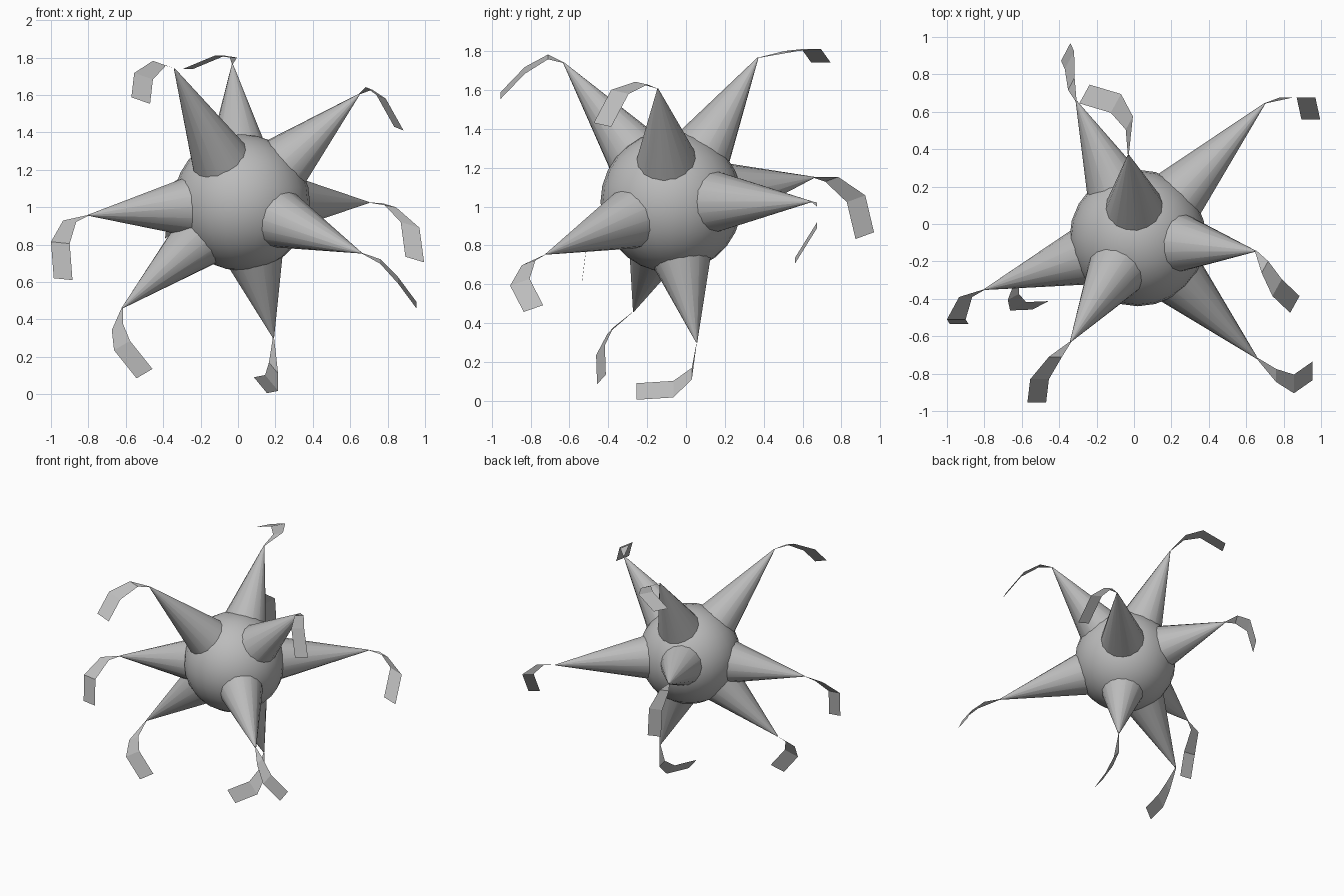
import bpy, bmesh
from mathutils import Vector

cube = bpy.data.objects.get("Cube")
if cube:
    bpy.data.objects.remove(cube, do_unlink=True)

CENTER = Vector((0.02, -0.075, 1.025))
RADIUS = 0.365

grey = bpy.data.materials.new("plain_grey")
grey.use_nodes = True
GREY = (0.5, 0.5, 0.5, 1)
grey.diffuse_color = GREY
grey.node_tree.nodes["Principled BSDF"].inputs["Base Color"].default_value = GREY


def finish(bm, name, smooth):
    """Turn a bmesh into a named grey object."""
    mesh = bpy.data.meshes.new(name)
    for face in bm.faces:
        face.smooth = smooth
    bm.to_mesh(mesh)
    bm.free()
    mesh.materials.append(grey)
    obj = bpy.data.objects.new(name, mesh)
    bpy.context.collection.objects.link(obj)
    return obj


def add_spike(name, tip):
    """Cone whose axis runs outward from the middle of the ball."""
    axis = tip - CENTER
    length = axis.length
    root = 0.2
    slope = 0.165 / (length - 0.28)
    depth = length - root
    bm = bmesh.new()
    bmesh.ops.create_cone(bm, cap_ends=False, segments=16, radius1=slope * depth,
                          radius2=0.003, depth=depth)
    turn = axis.to_track_quat("Z", "Y")
    middle = CENTER + axis.normalized() * (root + depth / 2)
    for v in bm.verts:
        v.co = turn @ v.co + middle
    finish(bm, name + "_spike", True)


def add_streamer(name, tip, path, across):
    """Flat folded strip that widens from the tip of a spike."""
    across = Vector(across) / 2
    bm = bmesh.new()
    previous = [bm.verts.new(tip - across * 0.1), bm.verts.new(tip + across * 0.1)]
    for point, width in zip(path, (0.7, 1, 1)):
        point = Vector(point)
        pair = [bm.verts.new(point - across * width), bm.verts.new(point + across * width)]
        bm.faces.new((previous[0], previous[1], pair[1], pair[0]))
        previous = pair
    finish(bm, name + "_streamer", False)


def add_arm(name, tip, path, across):
    tip = Vector(tip)
    add_spike(name, tip)
    add_streamer(name, tip, path, across)


# Round body
ball = bmesh.new()
bmesh.ops.create_uvsphere(ball, u_segments=24, v_segments=14, radius=RADIUS)
bmesh.ops.translate(ball, verts=ball.verts, vec=CENTER)
finish(ball, "ball_body", True)

# Upper arms: spike tip, streamer fold points, streamer width
add_arm("upper_front", (-.34, -.63, 1.74),
        [(-.42, -.71, 1.77), (-.505, -.83, 1.7), (-.52, -.955, 1.57)], (.1, 0, -.035))
add_arm("upper_back", (-.03, .37, 1.765),
        [(-.025, .54, 1.8), (-.097, .645, 1.81), (-.265, .695, 1.74)], (.055, .1, 0))
add_arm("upper_left", (.65, -.145, 1.605),
        [(.7, -.23, 1.635), (.765, -.34, 1.59), (.86, -.43, 1.42)], (.05, .09, -.02))

# Middle arms
add_arm("middle_right", (-.8, -.35, .957),
        [(-.9, -.39, .925), (-.95, -.51, .81), (-.935, -.535, .615)], (.1, 0, -.01))
add_arm("middle_back_left", (.7, .645, 1.025),
        [(.81, .675, 1.01), (.92, .675, .905), (.945, .56, .72)], (.1, 0, -.03))
add_arm("middle_back_right", (-.31, .66, 1.15),
        [(-.335, .75, 1.14), (-.345, .875, 1.04), (-.365, .92, .85)], (.05, .095, .035))
add_arm("middle_front_left", (.66, -.72, .755),
        [(.76, -.81, .71), (.855, -.855, .61), (.955, -.785, .475)], (0, .1, .035))

# Lower arms
add_arm("lower_right", (-.62, -.27, .46),
        [(-.645, -.39, .36), (-.62, -.44, .26), (-.5, -.435, .11)], (.085, .045, .05))
add_arm("lower_middle", (.19, .055, .3),
        [(.19, .03, .14), (.18, -.065, .06), (.12, -.255, .048)], (.07, 0, -.085))
